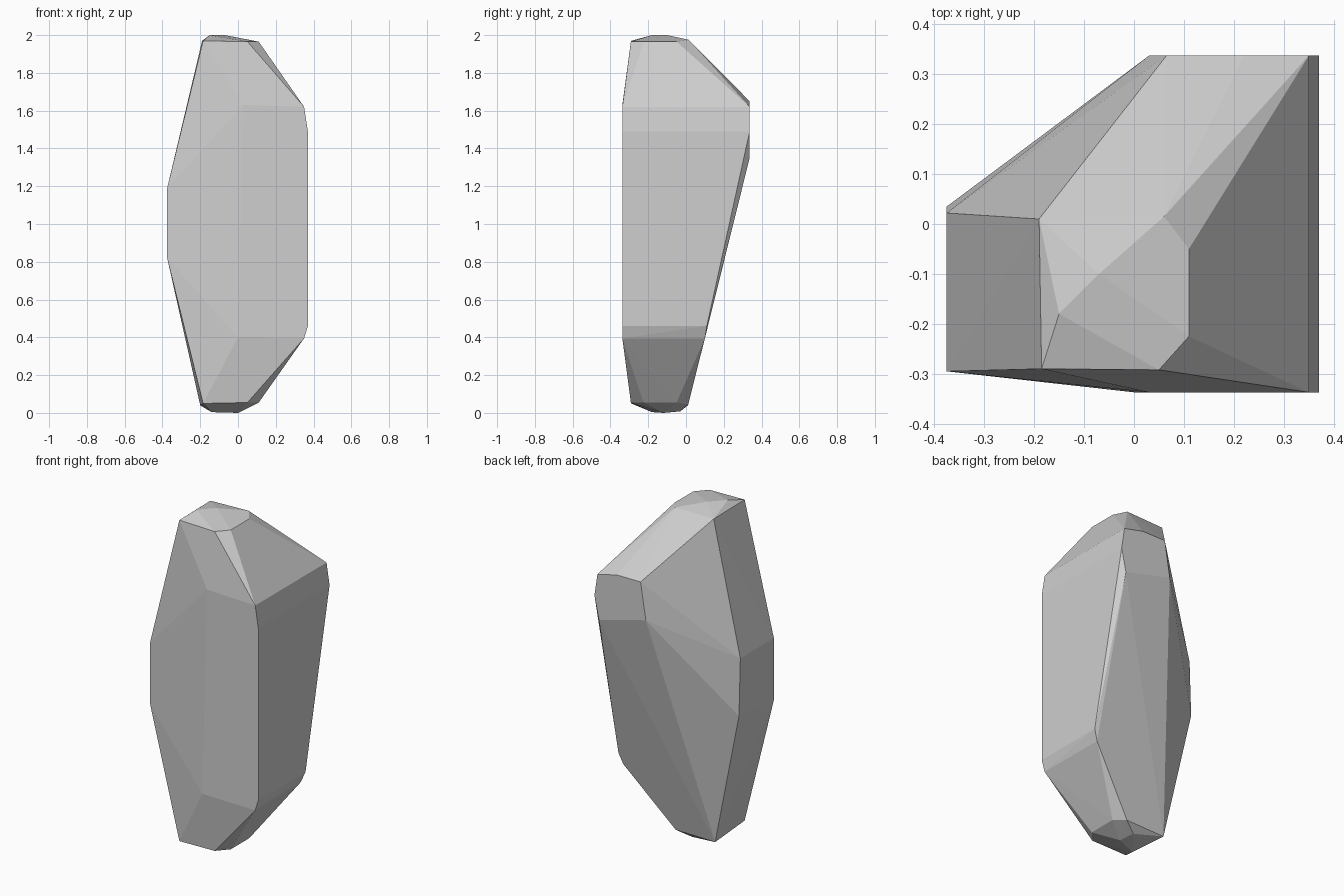
import bpy, bmesh

if "Cube" in bpy.data.objects:
    bpy.data.objects.remove(bpy.data.objects["Cube"])

# Key corners of the faceted boulder, grouped by side
right = [(.37, -.337, .46), (.37, -.337, 1.49), (.37, .337, 1.49), (.37, .11, .46),
         (.35, -.337, .395), (.35, -.337, 1.62), (.35, .337, 1.62), (.345, .1, .395)]
back = [(.22, .337, 1.65), (.065, .337, 1.65), (.03, .337, 1.43), (.34, .337, 1.35)]
left = [(-.375, -.295, 1.19), (-.375, -.295, .82), (-.375, .022, 1.19), (-.375, .035, .85)]
front = [(.03, -.337, 1.63), (.0, -.337, .4)]
top = [(-.19, .01, 1.97), (-.185, -.29, 1.97), (.05, -.292, 1.965), (.11, -.225, 1.965),
       (.11, -.05, 1.965), (.06, .015, 1.975), (-.15, -.18, 2.0), (-.07, -.1, 2.0)]
bottom = [(-.2, .01, .04), (-.185, -.29, .05), (.05, -.292, .055), (.11, -.225, .055),
          (.11, -.05, .055), (.06, .012, .045), (-.14, -.18, .004), (0, -.12, 0), (-.02, -.03, .008)]

# Wrap the corners in a convex shell
bm = bmesh.new()
for p in right + back + left + front + top + bottom:
    bm.verts.new(p)
hull = bmesh.ops.convex_hull(bm, input=bm.verts[:])
loose = {g for g in hull["geom_interior"] + hull["geom_unused"] if isinstance(g, bmesh.types.BMVert)}
bmesh.ops.delete(bm, geom=list(loose), context='VERTS')
bmesh.ops.dissolve_limit(bm, angle_limit=.01, verts=bm.verts[:], edges=bm.edges[:])
bmesh.ops.recalc_face_normals(bm, faces=bm.faces[:])

mesh = bpy.data.meshes.new("boulder")
bm.to_mesh(mesh)
bm.free()
stone = bpy.data.materials.new("light_grey_stone")
stone.diffuse_color = (.62, .62, .62, 1)
stone.use_nodes = True
stone.node_tree.nodes["Principled BSDF"].inputs["Base Color"].default_value = stone.diffuse_color
mesh.materials.append(stone)
bpy.context.collection.objects.link(bpy.data.objects.new("boulder", mesh))
